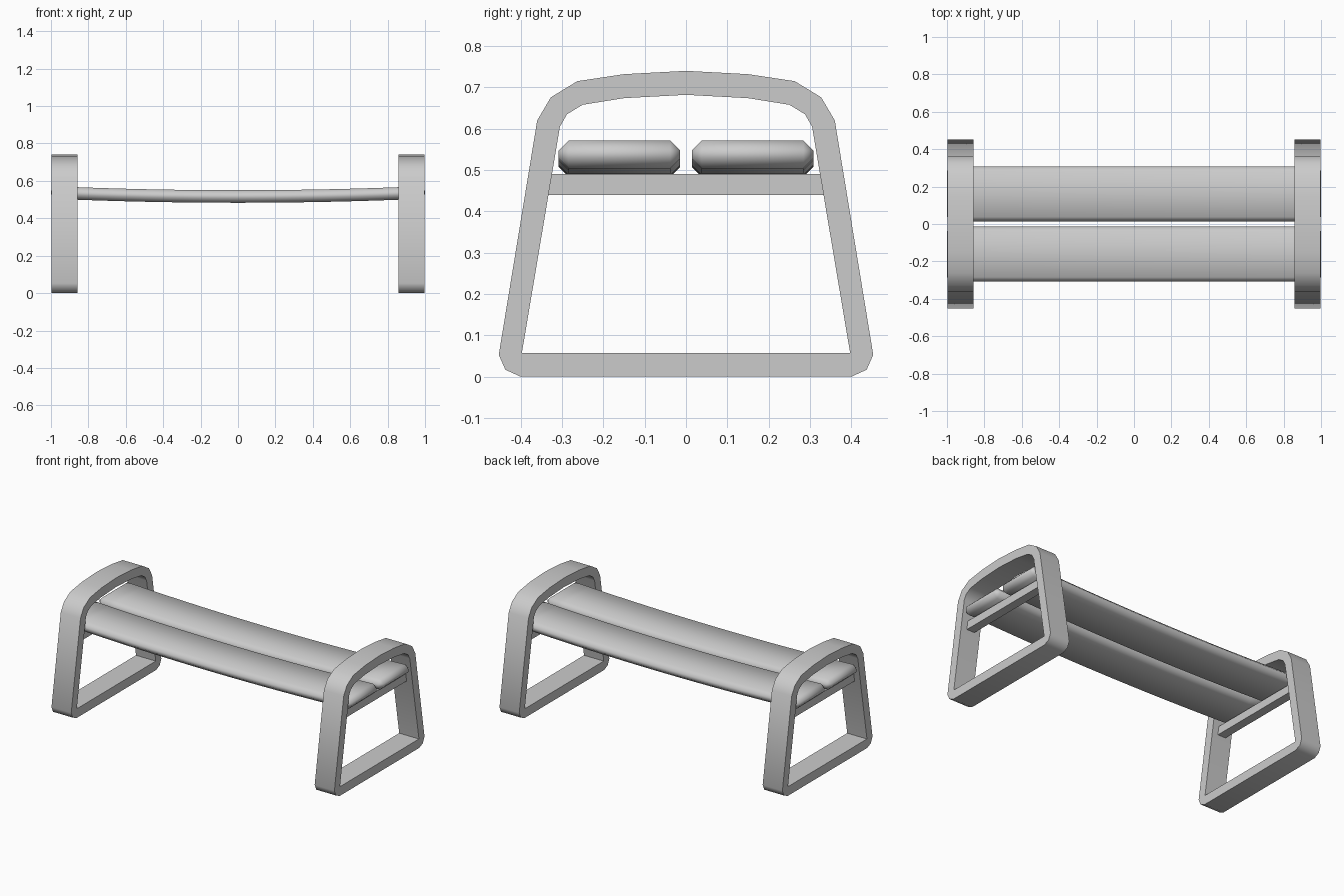
import bpy, bmesh

if "Cube" in bpy.data.objects:
    bpy.data.objects.remove(bpy.data.objects["Cube"])

# Half profiles of the end frame (y, z), bottom corner to top centre
OUTER = [(0.40, 0.0), (0.437, 0.017), (0.453, 0.053), (0.36, 0.62),
         (0.327, 0.676), (0.263, 0.715), (0.15, 0.732), (0, 0.74)]
INNER = [(0.397, 0.058)] * 3 + [(0.305, 0.605), (0.288, 0.635),
         (0.25, 0.658), (0.15, 0.674), (0, 0.682)]


def finish(bm, name, angle):
    bmesh.ops.recalc_face_normals(bm, faces=bm.faces[:])
    me = bpy.data.meshes.new(name)
    bm.to_mesh(me)
    bm.free()
    ob = bpy.data.objects.new(name, me)
    bpy.context.collection.objects.link(ob)
    if angle:
        bpy.ops.object.select_all(action='DESELECT')
        ob.select_set(True)
        bpy.context.view_layer.objects.active = ob
        bpy.ops.object.shade_smooth_by_angle(angle=angle)
    return ob


def box(bm, lo, hi):
    verts = bmesh.ops.create_cube(bm, size=1)['verts']
    for v in verts:
        for i in range(3):
            v.co[i] = lo[i] if v.co[i] < 0 else hi[i]


def mirrored(half):
    return half + [(-y, z) for y, z in reversed(half[:-1])]


def end_frame(name, x0, x1):
    bm = bmesh.new()
    cache = {}

    def vert(x, p):
        key = (x, p)
        if key not in cache:
            cache[key] = bm.verts.new((x, *p))
        return cache[key]

    def face(*pts):
        vs = list(dict.fromkeys(vert(*p) for p in pts))
        if len(vs) > 2:
            bm.faces.new(vs)

    out, inn = mirrored(OUTER), mirrored(INNER)
    for i in range(len(out)):
        j = (i + 1) % len(out)
        a, b, c, d = out[i], out[j], inn[j], inn[i]
        for x in (x0, x1):
            face((x, a), (x, b), (x, c), (x, d))
        face((x0, a), (x0, b), (x1, b), (x1, a))
        face((x0, d), (x0, c), (x1, c), (x1, d))
    finish(bm, name, 0.87)


def slat(name, y0, y1):
    bm = bmesh.new()
    box(bm, (-1, y0, 0.505), (1, y1, 0.572))
    bmesh.ops.bevel(bm, geom=bm.edges[:], offset=0.024, segments=1,
                    affect='EDGES', offset_type='OFFSET')
    # Lengthwise divisions, then a gentle sag
    for k in range(-7, 8):
        bmesh.ops.bisect_plane(bm, geom=bm.verts[:] + bm.edges[:] + bm.faces[:],
                               plane_co=(k / 8, 0, 0), plane_no=(1, 0, 0))
    for v in bm.verts:
        v.co.z -= 0.022 * (1 - v.co.x ** 2)
    finish(bm, name, 1.1)


# End frames with their seat supports
for side, s in (("left", -1), ("right", 1)):
    end_frame(side + "_end_frame", s * 0.857, s * 0.996)
    bm = bmesh.new()
    box(bm, (s * 0.926 - 0.028, -0.34, 0.44), (s * 0.926 + 0.028, 0.34, 0.491))
    finish(bm, side + "_seat_support", None)

# Seat slats
slat("front_seat_slat", -0.308, -0.014)
slat("back_seat_slat", 0.014, 0.308)
